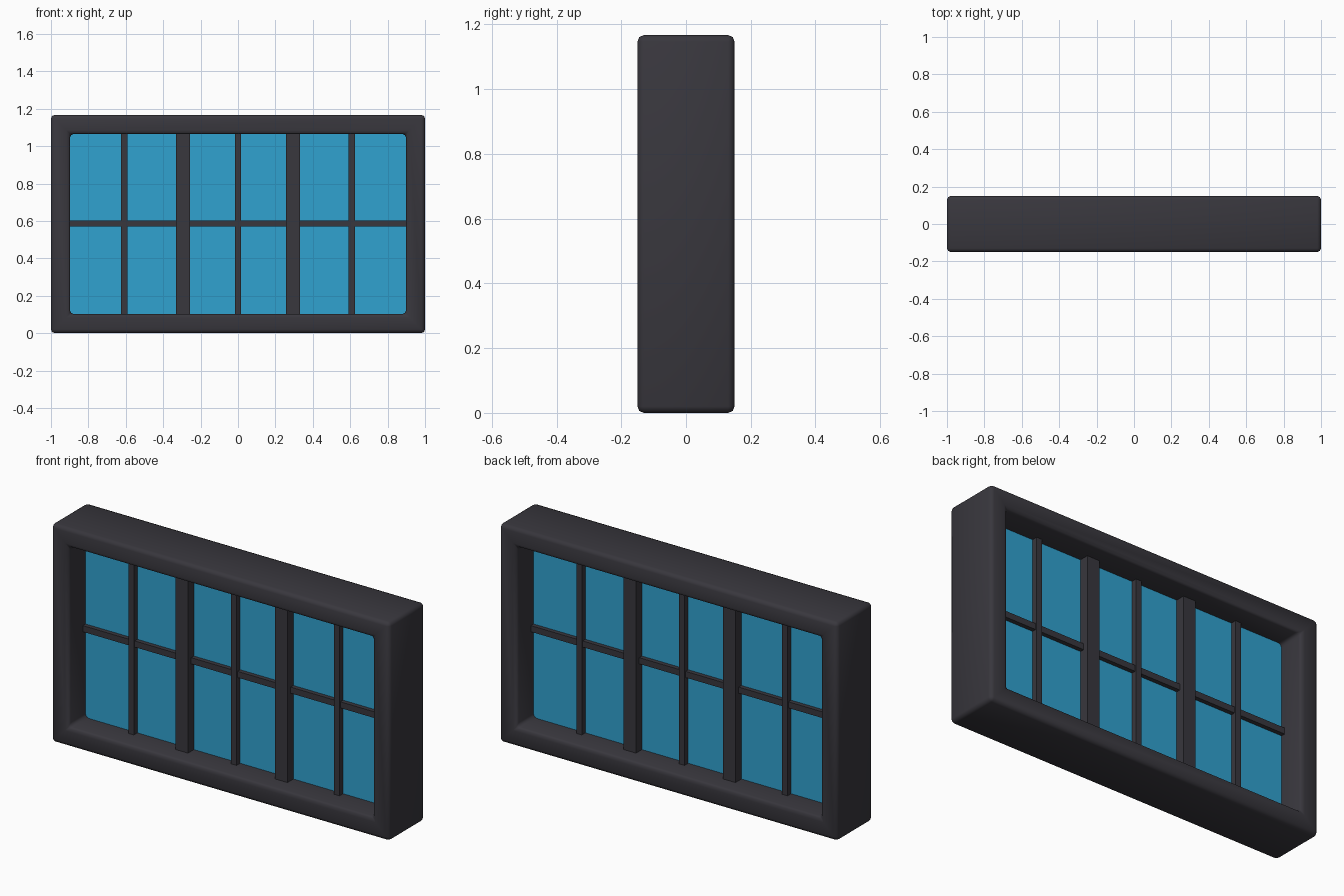
import bpy, bmesh

if "Cube" in bpy.data.objects:
    bpy.data.objects.remove(bpy.data.objects["Cube"])

W, H, D = 2.0, 1.167, 0.30      # overall size
BORDER = 0.102                  # frame border width
MID_Z = H / 2


def material(name, rgb):
    m = bpy.data.materials.new(name)
    m.diffuse_color = (*rgb, 1.0)
    m.use_nodes = True
    m.node_tree.nodes["Principled BSDF"].inputs["Base Color"].default_value = m.diffuse_color
    return m


FRAME = material("dark_grey", (0.040, 0.038, 0.047))
GLASS = material("window_blue", (0.030, 0.36, 0.63))


def add_object(name, bm, mat):
    bmesh.ops.recalc_face_normals(bm, faces=bm.faces)
    mesh = bpy.data.meshes.new(name)
    bm.to_mesh(mesh)
    bm.free()
    mesh.materials.append(mat)
    ob = bpy.data.objects.new(name, mesh)
    bpy.context.collection.objects.link(ob)
    return ob


def box(name, centre, size, mat):
    bm = bmesh.new()
    bmesh.ops.create_cube(bm, size=1.0)
    for v in bm.verts:
        v.co = [c + p * s for c, p, s in zip(centre, v.co, size)]
    return add_object(name, bm, mat)


# Outer frame: rectangular ring with softened edges
bm = bmesh.new()
loops = []
for inset, y in ((0, -D / 2), (BORDER, -D / 2), (BORDER, D / 2), (0, D / 2)):
    x = W / 2 - inset
    loops.append([bm.verts.new((px, y, pz)) for px, pz in
                  ((-x, inset), (x, inset), (x, H - inset), (-x, H - inset))])
for k in range(4):
    a, b = loops[k], loops[(k + 1) % 4]
    for i in range(4):
        j = (i + 1) % 4
        bm.faces.new((a[i], a[j], b[j], b[i]))
frame = add_object("outer_frame", bm, FRAME)
for p in frame.data.polygons:
    p.use_smooth = True
bevel = frame.modifiers.new("soft_edges", 'BEVEL')
bevel.width = 0.02
bevel.segments = 2
bevel.limit_method = 'ANGLE'

# Glass sheet in the middle of the frame depth
inner_w, inner_h = W - 2 * BORDER + 0.02, H - 2 * BORDER + 0.02
box("glass_pane", (0, 0, MID_Z), (inner_w, 0.01, inner_h), GLASS)

# Thick mullions
for side, x in (("left", -0.294), ("right", 0.294)):
    box(f"thick_mullion_{side}", (x, 0, MID_Z), (0.074, 0.11, inner_h), FRAME)

# Thin vertical bars
for side, x in (("left", -0.608), ("middle", 0.0), ("right", 0.608)):
    box(f"thin_bar_{side}", (x, 0, MID_Z), (0.033, 0.07, inner_h), FRAME)

# Thin horizontal bar
box("horizontal_bar", (0, 0, MID_Z + 0.002), (inner_w, 0.056, 0.033), FRAME)
